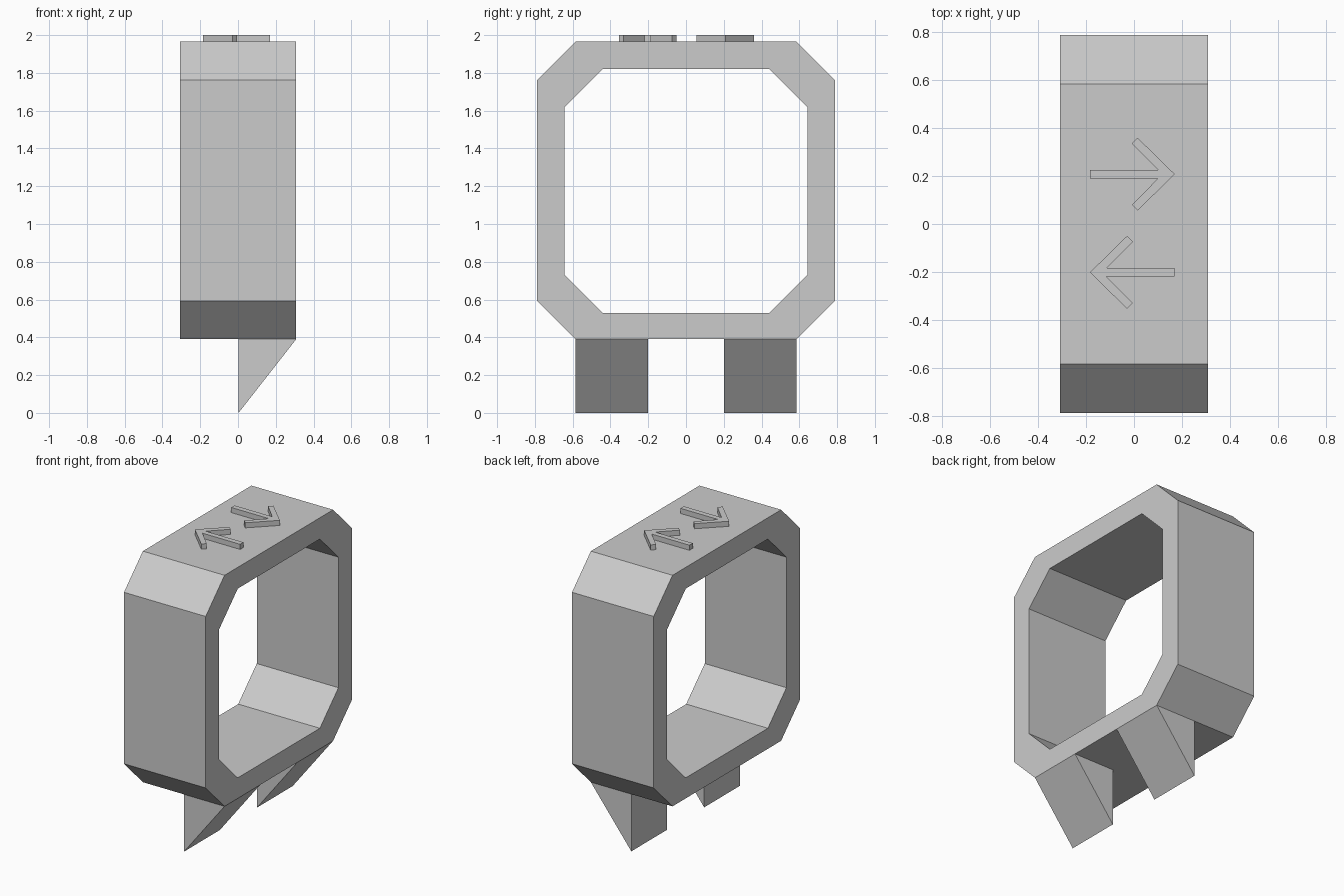
import bpy, bmesh

if "Cube" in bpy.data.objects:
    bpy.data.objects.remove(bpy.data.objects["Cube"])

HALF_W = 0.308               # half width of the ring along x
RING_BOTTOM, RING_TOP = 0.39, 1.965


def finish(name, bm):
    bmesh.ops.recalc_face_normals(bm, faces=bm.faces[:])
    mesh = bpy.data.meshes.new(name)
    bm.to_mesh(mesh)
    bm.free()
    obj = bpy.data.objects.new(name, mesh)
    bpy.context.collection.objects.link(obj)
    return obj


def prism(name, points, offset):
    """Extrude a flat outline along the offset into a closed solid."""
    bm = bmesh.new()
    face = bm.faces.new([bm.verts.new(p) for p in points])
    top = bmesh.ops.extrude_face_region(bm, geom=[face], use_keep_orig=True)["geom"]
    moved = [v for v in top if isinstance(v, bmesh.types.BMVert)]
    bmesh.ops.translate(bm, verts=moved, vec=offset)
    return finish(name, bm)


def octagon(y, z0, z1, cut):
    """Rectangle in the YZ plane with chamfered corners."""
    c = y - cut
    return [(-c, z0), (c, z0), (y, z0 + cut), (y, z1 - cut),
            (c, z1), (-c, z1), (-y, z1 - cut), (-y, z0 + cut)]


# Chamfered rectangular ring: four loops joined by quads
bm = bmesh.new()
outer = octagon(0.788, RING_BOTTOM, RING_TOP, 0.203)
inner = octagon(0.642, 0.53, 1.82, 0.2)
loops = [[bm.verts.new((x, y, z)) for y, z in prof]
         for x, prof in ((-HALF_W, outer), (HALF_W, outer),
                         (HALF_W, inner), (-HALF_W, inner))]
for k in range(4):
    a, b = loops[k], loops[(k + 1) % 4]
    for i in range(8):
        j = (i + 1) % 8
        bm.faces.new((a[i], a[j], b[j], b[i]))
finish("ring", bm)

# Two wedge teeth under the ring
for name, y in (("front_tooth", -0.585), ("back_tooth", 0.2)):
    prism(name, [(0.003, y, RING_BOTTOM), (HALF_W, y, RING_BOTTOM), (0.003, y, 0)],
          (0, 0.385, 0))

# Raised arrows on top, pointing opposite ways
half = [(-0.177, 0.018), (0.107, 0.018), (-0.002, 0.128), (0.022, 0.152)]
arrow = half + [(0.177, 0)] + [(x, -y) for x, y in reversed(half)]
for name, s, cy in (("back_arrow", 1, 0.208), ("front_arrow", -1, -0.202)):
    prism(name, [(s * x - 0.007, s * y + cy, RING_TOP) for x, y in arrow],
          (0, 0, 2 - RING_TOP))
